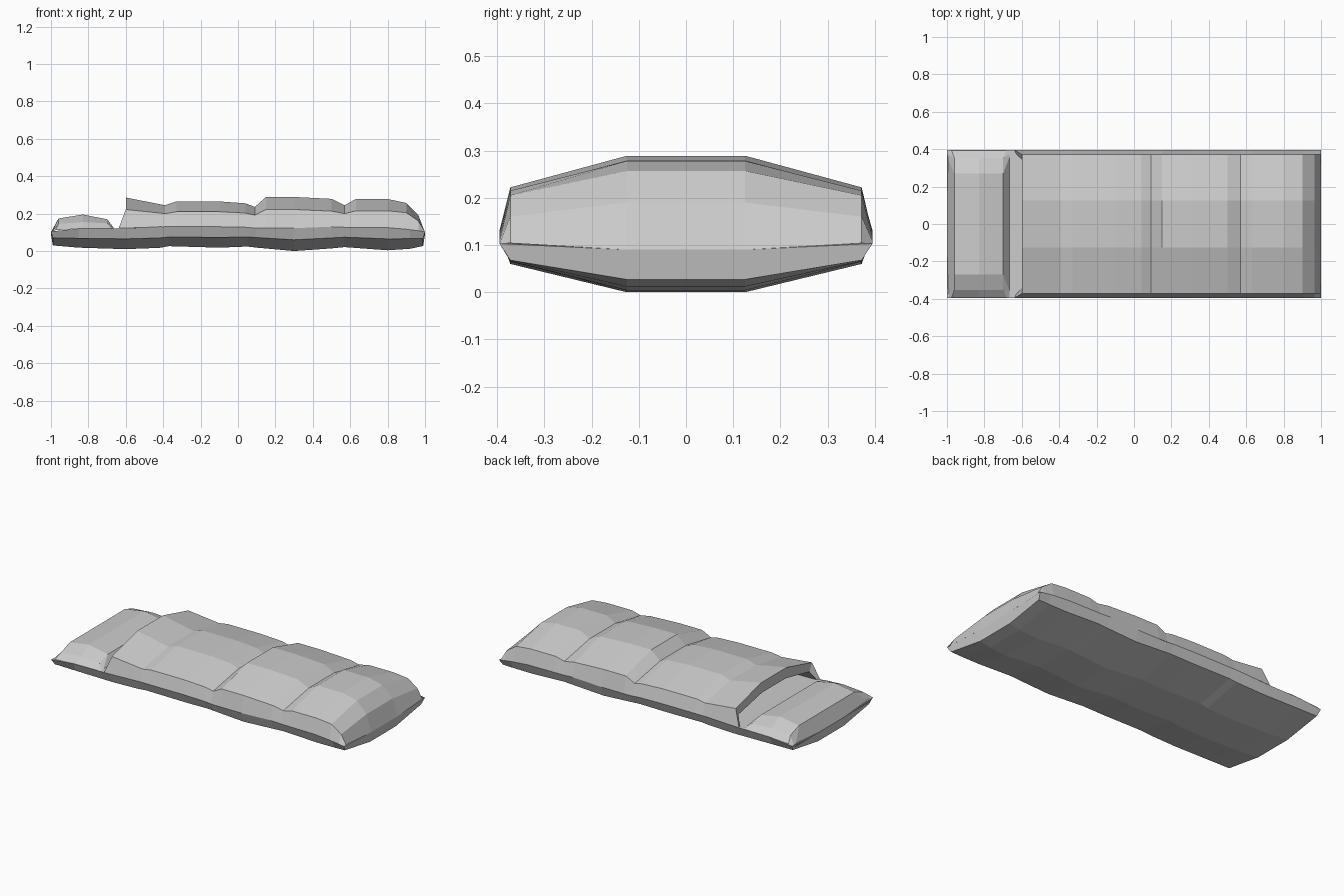
import bpy, bmesh

if "Cube" in bpy.data.objects:
    bpy.data.objects.remove(bpy.data.objects["Cube"])


def loft(name, rings, closed=False, caps=False):
    """Skin a row of equal-length point rings with flat faces."""
    bm = bmesh.new()
    rows = [[bm.verts.new(p) for p in ring] for ring in rings]
    n = len(rows[0])
    for a, b in zip(rows, rows[1:]):
        for i in range(n if closed else n - 1):
            j = (i + 1) % n
            bm.faces.new((a[i], a[j], b[j], b[i]))
    if caps:
        bm.faces.new(rows[0])
        bm.faces.new(rows[-1])
    bmesh.ops.recalc_face_normals(bm, faces=bm.faces)
    mesh = bpy.data.meshes.new(name)
    bm.to_mesh(mesh)
    bm.free()
    obj = bpy.data.objects.new(name, mesh)
    bpy.context.collection.objects.link(obj)
    return obj


def mirrored(half):
    """Half section (x, y, z) from the +y edge inwards, completed on -y."""
    return half + [(x, -y, z) for x, y, z in reversed(half)]


def lerp(table, x, col):
    for a, b in zip(table, table[1:]):
        if a[0] <= x <= b[0]:
            return a[col] + (b[col] - a[col]) * (x - a[0]) / (b[0] - a[0])
    return table[-1][col]


# Padded mat: x, seam height, lower edge height, underside height
MAT = [(-1.0, .105, .07, .03), (-.85, .12, .068, .018), (-.6, .122, .065, .01),
       (-.42, .13, .07, .017), (-.37, .13, .075, .026), (-.1, .13, .073, .018),
       (.05, .127, .075, .024), (.1, .122, .072, .018), (.3, .122, .06, .0),
       (.5, .13, .07, .014), (.57, .127, .074, .021), (.8, .125, .065, .004),
       (.92, .115, .066, .012), (1.0, .103, .068, .027)]
rings = []
for x, seam, low, under in MAT:
    end = abs(x) == 1
    xl = x * .99 if end else x
    mid = .09 if end else seam
    half = [(x, .125, mid), (x, .395, seam), (xl, .372, low), (xl, .125, under)]
    rings.append(half + [(a, -b, c) for a, b, c in reversed(half)])
loft("padded_mat", rings, closed=True, caps=True)

# Quilted cover: x, shoulder height, crown height
COVER = [(-.6, .222, .286), (-.39, .2, .245), (-.33, .21, .265), (-.1, .21, .265),
         (.04, .203, .255), (.09, .192, .236), (.15, .222, .289), (.3, .222, .289),
         (.5, .213, .279), (.57, .2, .245), (.63, .215, .278), (.8, .215, .278),
         (.9, .205, .257), (.965, .16, .19)]
# sleeping pocket, then the rim of the opening
rings = [mirrored([(-.1, .35, .128), (-.1, .33, .13), (-.1, .12, .135)]),
         mirrored([(-.63, .375, .122), (-.6, .345, .175), (-.6, .115, .222)])]
for i, (x, shoulder, crown) in enumerate(COVER):
    edge_x = -.638 if i == 0 else x
    rings.append(mirrored([(edge_x, .395, lerp(MAT, edge_x, 1)),
                           (x, .372, shoulder), (x, .125, crown)]))
rings.append(mirrored([(1, .395, .103), (.998, .372, .104), (1, .125, .09)]))
loft("quilted_cover", rings)

# Pillow: x, rim height, shoulder height, crown height
PILLOW = [(-1.0, .104, .1, .09), (-.96, .112, .145, .174), (-.83, .12, .155, .195),
          (-.7, .121, .148, .17), (-.665, .121, .122, .125)]
rings = []
for i, (x, rim, shoulder, crown) in enumerate(PILLOW):
    rim_x = (-1.0, -.975, -.83, -.68, -.665)[i]
    inner = .36 if i in (0, 4) else .27
    rings.append(mirrored([(rim_x, .393, rim), (x, .375 if i in (0, 4) else .352, shoulder),
                           (x, inner, crown), (x, .12, crown)]))
loft("pillow", rings)
